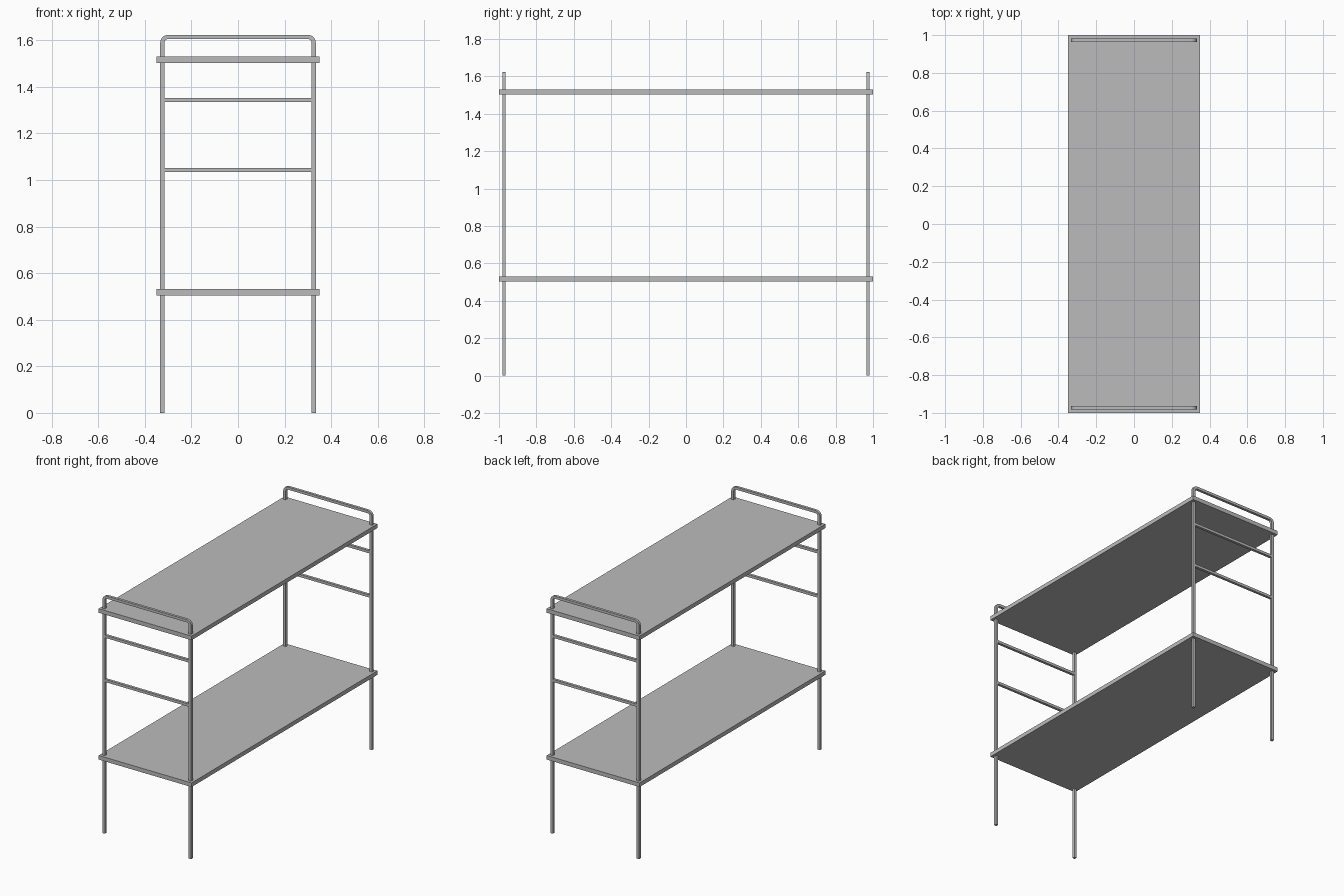
import bpy
import bmesh
from math import sin, cos, pi
from mathutils import Vector

if "Cube" in bpy.data.objects:
    bpy.data.objects.remove(bpy.data.objects["Cube"])

R = 0.009                 # half width of the square tube
X, Y, TOP = 0.325, 0.973, 1.614
BEND = 0.025              # corner bend radius

GREY = bpy.data.materials.new("dark_grey")
GREY.diffuse_color = (0.5, 0.5, 0.5, 1)
GREY.use_nodes = True
GREY.node_tree.nodes["Principled BSDF"].inputs["Base Color"].default_value = GREY.diffuse_color


def square_tube(name, y, path):
    """Sweep a square section along an (x, z) path lying at depth y."""
    pts = [Vector(p) for p in path]
    bm = bmesh.new()
    rings = []
    for i, p in enumerate(pts):
        a = (p - pts[i - 1]).normalized() if i else None
        b = (pts[i + 1] - p).normalized() if i < len(pts) - 1 else None
        a, b = a or b, b or a
        t = (a + b).normalized()
        n = Vector((-t.y, t.x)) * (R / t.dot(a))
        rings.append([bm.verts.new((p.x + s * n.x, y + d * R, p.y + s * n.y))
                      for s, d in ((1, 1), (1, -1), (-1, -1), (-1, 1))])
    for r0, r1 in zip(rings, rings[1:]):
        for k in range(4):
            j = (k + 1) % 4
            bm.faces.new((r0[k], r0[j], r1[j], r1[k]))
    bm.faces.new(rings[0])
    bm.faces.new(rings[-1])
    bmesh.ops.recalc_face_normals(bm, faces=bm.faces)
    me = bpy.data.meshes.new(name)
    bm.to_mesh(me)
    bm.free()
    me.materials.append(GREY)
    bpy.context.collection.objects.link(bpy.data.objects.new(name, me))


def shelf(name, z):
    bpy.ops.mesh.primitive_cube_add(size=1, location=(0, 0, z))
    ob = bpy.context.object
    ob.name = name
    ob.scale = (0.7, 2.0, 0.028)
    bpy.ops.object.transform_apply(location=False, rotation=False, scale=True)
    ob.data.materials.append(GREY)


# End frames: bent square tube with two rungs
arc = [(X - BEND + BEND * cos(i * pi / 12), TOP - BEND + BEND * sin(i * pi / 12))
       for i in range(7)]
frame = [(X, 0)] + arc + [(-x, z) for x, z in reversed(arc)] + [(-X, 0)]
for side, y in (("front", -Y), ("back", Y)):
    square_tube(side + "_frame", y, frame)
    for level, z in (("lower", 1.043), ("upper", 1.344)):
        square_tube(f"{side}_{level}_rung", y, [(-X + R, z), (X - R, z)])

# Shelf boards
shelf("lower_shelf", 0.517)
shelf("upper_shelf", 1.517)
